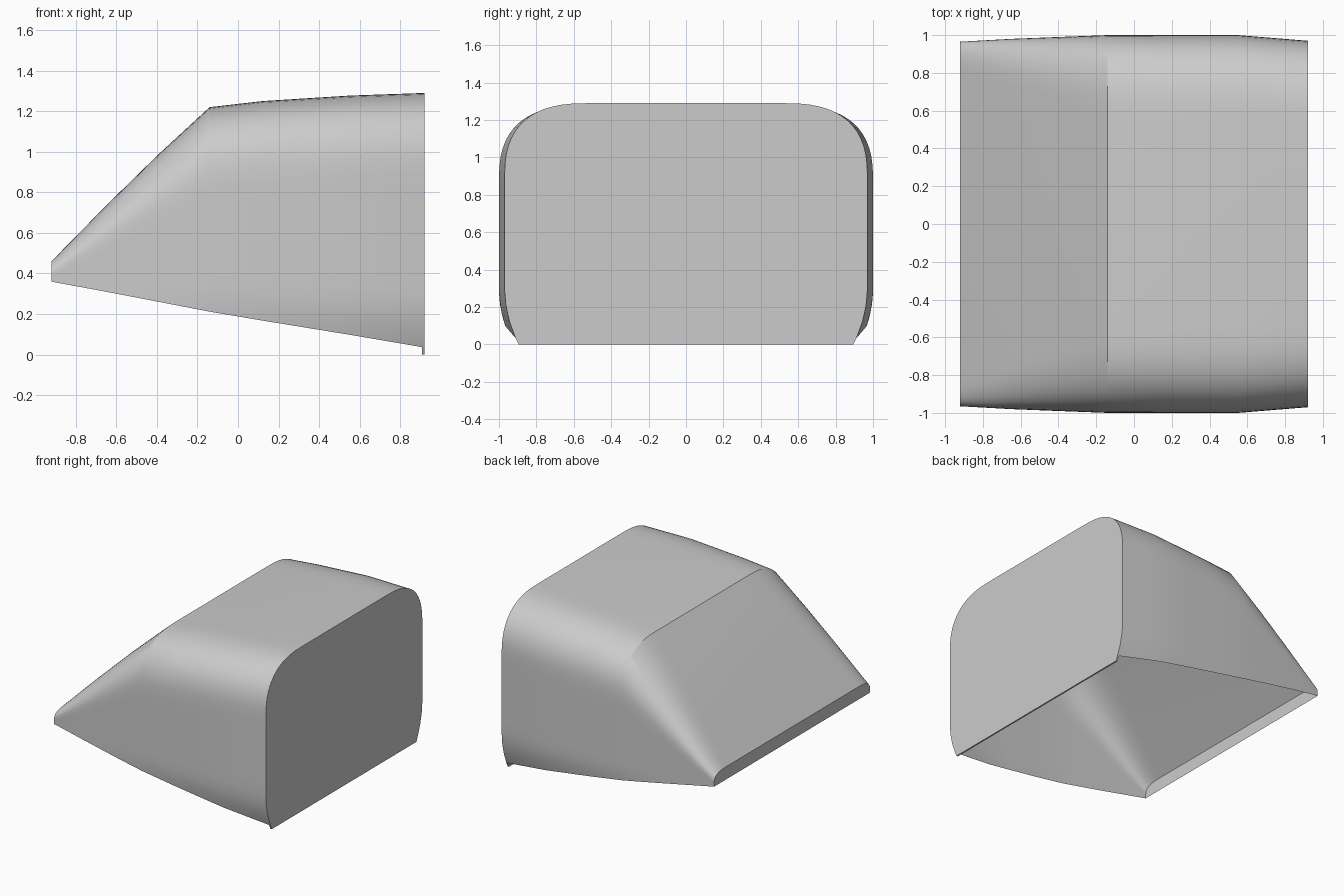
import bpy, bmesh, math

cube = bpy.data.objects.get("Cube")
if cube:
    bpy.data.objects.remove(cube)

grey = bpy.data.materials.new("light grey")
grey.use_nodes = True
colour = (0.6, 0.6, 0.6, 1)
grey.diffuse_color = colour
grey.node_tree.nodes["Principled BSDF"].inputs["Base Color"].default_value = colour

# Stations along the hood: x, half width, bottom, top, corner width, corner height
NOSE, CREST, LIP, BACK = -0.92, -0.14, 0.908, 0.92
STATIONS = [
    (NOSE, 0.965, 0.36, 0.46, 0.15, 0.07),
    (-0.65, 0.98, 0.31, 0.735, 0.25, 0.19),
    (-0.4, 0.99, 0.262, 0.98, 0.34, 0.29),
    (CREST, 1.0, 0.212, 1.22, 0.43, 0.39),
    (0.12, 1.0, 0.168, 1.25, 0.45, 0.4),
    (0.55, 1.0, 0.098, 1.277, 0.45, 0.4),
    (BACK, 0.97, 0.035, 1.29, 0.45, 0.4),
]
SIDE_STEPS, CORNER_STEPS, POWER = 10, 14, 2.6


def station(x):
    for a, b in zip(STATIONS, STATIONS[1:]):
        if x <= b[0]:
            t = (x - a[0]) / (b[0] - a[0])
            return [p + (q - p) * t for p, q in zip(a, b)]
    return STATIONS[-1]


def tuck(z):
    """Inward curl of the side wall near the ground."""
    return 0.075 * max(0, (0.3 - z) / 0.3) ** 2


def section(x):
    """Arch from the right bottom edge over the roof to the left one."""
    x, w, low, top, cw, ch = station(x)
    half = []
    for i in range(SIDE_STEPS):
        z = low + (top - ch - low) * i / SIDE_STEPS
        half.append((w - tuck(z), z))
    for i in range(CORNER_STEPS + 1):
        a = math.pi / 2 * i / CORNER_STEPS
        c, s = max(math.cos(a), 0) ** (2 / POWER), math.sin(a) ** (2 / POWER)
        z = top - ch + ch * s
        half.append((w - cw + cw * c - tuck(z), z))
    arch = half + [(-y, z) for y, z in reversed(half)]
    return [(x, y, z) for y, z in arch]


bm = bmesh.new()


def ring(points):
    return [bm.verts.new(p) for p in points]


def bridge(a, b):
    for i in range(len(a) - 1):
        bm.faces.new((a[i], a[i + 1], b[i + 1], b[i]))


# Curved shell, open underneath
xs = [s[0] for s in STATIONS[:-1]] + [-0.78, -0.52, -0.27, 0.33, 0.75, LIP]
rings = [ring(section(x)) for x in sorted(xs)]
for a, b in zip(rings, rings[1:]):
    bridge(a, b)

# Small nose panel
bm.faces.new(rings[0])

# Large end panel with a lip reaching the ground
end = ring(section(BACK))
bridge(rings[-1], end)
foot = station(BACK)[1] - tuck(0)
inner_foot = ring([(LIP, foot, 0), (LIP, -foot, 0)])
outer_foot = ring([(BACK, foot, 0), (BACK, -foot, 0)])
bm.faces.new([outer_foot[0]] + end + [outer_foot[1]])
bm.faces.new(inner_foot + outer_foot[::-1])
bm.faces.new((rings[-1][0], rings[-1][-1], inner_foot[1], inner_foot[0]))
bm.faces.new((rings[-1][0], end[0], outer_foot[0], inner_foot[0]))
bm.faces.new((rings[-1][-1], end[-1], outer_foot[1], inner_foot[1]))
bmesh.ops.recalc_face_normals(bm, faces=bm.faces)

mesh = bpy.data.meshes.new("hood_shell")
bm.to_mesh(mesh)
bm.free()
mesh.materials.append(grey)
hood = bpy.data.objects.new("hood_shell", mesh)
bpy.context.collection.objects.link(hood)
bpy.context.view_layer.objects.active = hood
hood.select_set(True)
bpy.ops.object.shade_smooth_by_angle(angle=math.radians(28))
